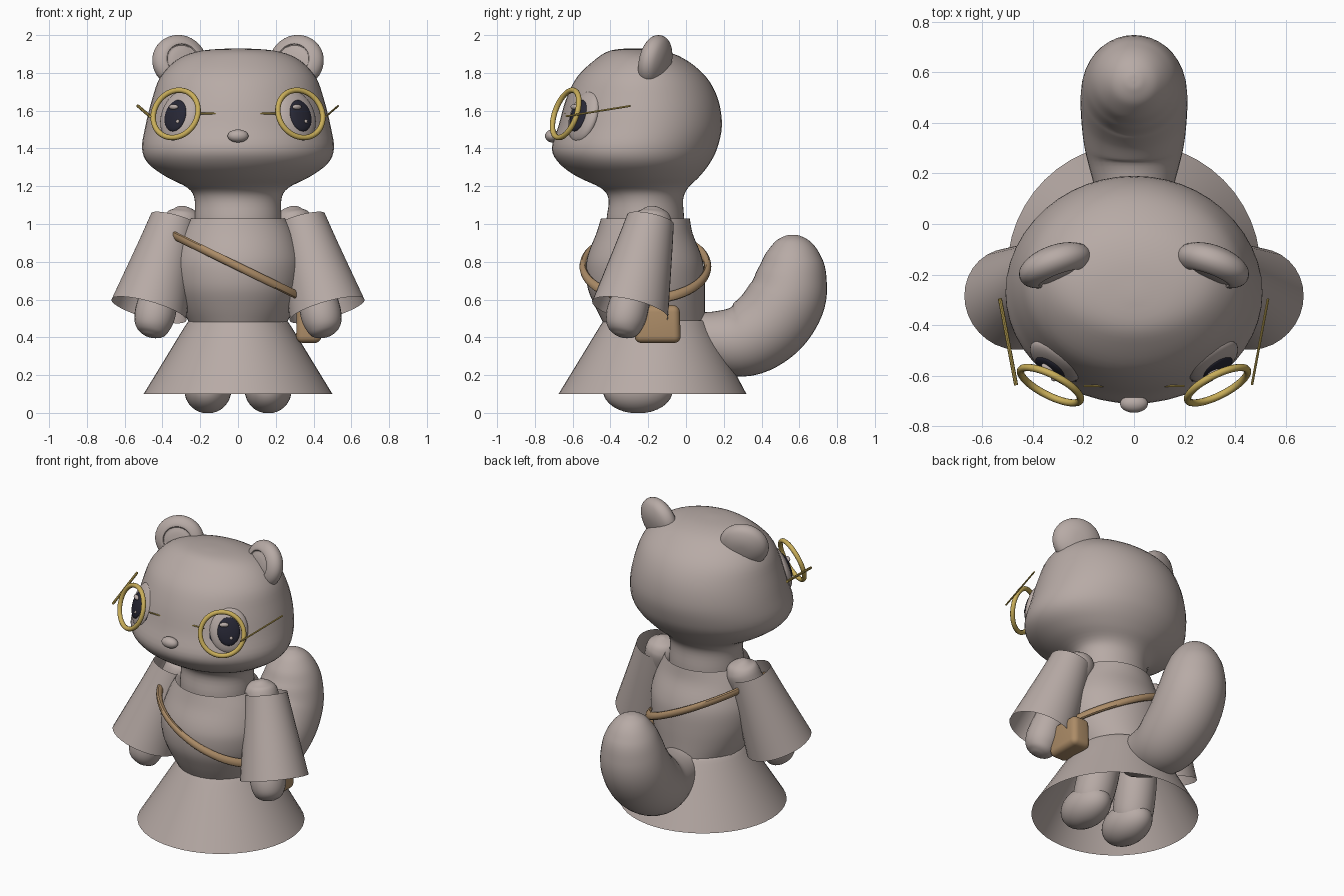
import bpy, bmesh, math
from mathutils import Vector, Euler

if "Cube" in bpy.data.objects:
    bpy.data.objects.remove(bpy.data.objects["Cube"])


def material(name, rgb):
    m = bpy.data.materials.new(name)
    m.diffuse_color = (*rgb, 1)
    m.use_nodes = True
    m.node_tree.nodes["Principled BSDF"].inputs["Base Color"].default_value = m.diffuse_color
    return m


FUR = material("warm_grey", (0.475, 0.405, 0.38))
GOLD = material("gold", (0.58, 0.42, 0.10))
LEATHER = material("leather_brown", (0.41, 0.26, 0.135))
DARK = material("eye_dark", (0.02, 0.02, 0.035))


def finish(name, bm, mat, angle=40):
    bmesh.ops.recalc_face_normals(bm, faces=bm.faces)
    me = bpy.data.meshes.new(name)
    bm.to_mesh(me)
    bm.free()
    me.materials.append(mat)
    ob = bpy.data.objects.new(name, me)
    bpy.context.collection.objects.link(ob)
    bpy.ops.object.select_all(action='DESELECT')
    ob.select_set(True)
    bpy.context.view_layer.objects.active = ob
    bpy.ops.object.shade_smooth_by_angle(angle=math.radians(angle))
    return ob


def smooth(keys, n=4):
    """Catmull-Rom interpolation of key tuples."""
    out = []
    for i in range(len(keys) - 1):
        a, b = keys[max(i - 1, 0)], keys[i]
        c, d = keys[i + 1], keys[min(i + 2, len(keys) - 1)]
        for k in range(n):
            t = k / n
            out.append(tuple(
                0.5 * (2 * q + (r - p) * t + (2 * p - 5 * q + 4 * r - s) * t * t
                       + (3 * q - p - 3 * r + s) * t ** 3)
                for p, q, r, s in zip(a, b, c, d)))
    return out + [keys[-1]]


def skin(name, rings, mat, caps=(True, True), closed=False):
    bm = bmesh.new()
    vs = [[bm.verts.new(p) for p in r] for r in rings]
    n = len(vs[0])
    pairs = list(zip(vs, vs[1:])) + ([(vs[-1], vs[0])] if closed else [])
    for a, b in pairs:
        for i in range(n):
            j = (i + 1) % n
            bm.faces.new((a[i], a[j], b[j], b[i]))
    if caps[0] and not closed:
        bm.faces.new(vs[0])
    if caps[1] and not closed:
        bm.faces.new(vs[-1])
    return finish(name, bm, mat)


def stack(name, keys, mat, caps=(True, True), n=4, seg=48):
    """Horizontal oval rings: (z, half width, front y, back y)."""
    rings = []
    for z, w, f, b in smooth(keys, n):
        rings.append([Vector((w * math.cos(a), (f + b) / 2 + (b - f) / 2 * math.sin(a), z))
                      for a in (2 * math.pi * i / seg for i in range(seg))])
    return skin(name, rings, mat, caps)


def tube(name, keys, mat, caps=(True, True), n=6, seg=24):
    """Round sections along a path: (x, y, z, radius)."""
    pts = smooth(keys, n)
    rings = []
    for i, p in enumerate(pts):
        d = Vector(pts[min(i + 1, len(pts) - 1)][:3]) - Vector(pts[max(i - 1, 0)][:3])
        d.normalize()
        ref = Vector((0, 0, 1)) if abs(d.x) > 0.9 else Vector((1, 0, 0))
        v = d.cross(ref).normalized()
        u = v.cross(d)
        rings.append([Vector(p[:3]) + p[3] * (u * math.cos(a) + v * math.sin(a))
                      for a in (2 * math.pi * k / seg for k in range(seg))])
    return skin(name, rings, mat, caps)


def ball(name, loc, rad, mat, rot=(0, 0, 0)):
    bm = bmesh.new()
    bmesh.ops.create_uvsphere(bm, u_segments=32, v_segments=16, radius=1)
    e = Euler(rot).to_matrix()
    for v in bm.verts:
        v.co = Vector(loc) + e @ Vector([c * r for c, r in zip(v.co, rad)])
    return finish(name, bm, mat)


def hoop(name, place, minor, mat, seg=48):
    """Closed ring; place(angle, offset) gives a point."""
    rings = [[place(2 * math.pi * i / seg, minor * math.cos(b), minor * math.sin(b))
              for b in (2 * math.pi * k / 10 for k in range(10))] for i in range(seg)]
    return skin(name, rings, mat, closed=True)


# Head running down into the neck
stack("head", [
    (1.93, 0.02, -0.30, -0.26), (1.918, 0.19, -0.40, -0.13), (1.875, 0.315, -0.475, -0.01),
    (1.78, 0.41, -0.575, 0.105), (1.66, 0.455, -0.635, 0.17), (1.52, 0.49, -0.675, 0.19),
    (1.40, 0.508, -0.71, 0.165), (1.32, 0.475, -0.67, 0.125), (1.25, 0.38, -0.575, 0.07),
    (1.19, 0.265, -0.45, 0.01), (1.13, 0.23, -0.41, -0.015), (1.03, 0.23, -0.42, -0.01),
    (0.95, 0.23, -0.42, -0.01)], FUR)
ball("nose", (0, -0.71, 1.466), (0.055, 0.036, 0.034), FUR)

# Dress bodice (open collar) and flared hollow skirt
stack("bodice", [
    (1.03, 0.255, -0.45, 0.02), (0.95, 0.30, -0.475, 0.035), (0.85, 0.335, -0.515, 0.075),
    (0.77, 0.347, -0.53, 0.095), (0.66, 0.335, -0.52, 0.10), (0.56, 0.30, -0.48, 0.10),
    (0.48, 0.26, -0.44, 0.10)], FUR, caps=(False, True))
stack("skirt", [(0.49, 0.255, -0.435, 0.11), (0.46, 0.28, -0.455, 0.13),
                (0.28, 0.39, -0.565, 0.225), (0.10, 0.5, -0.675, 0.32)],
      FUR, caps=(False, False))

# Tail curling up behind
tube("tail", [
    (0, -0.02, 0.42, 0.12), (0, 0.14, 0.385, 0.155), (0, 0.30, 0.385, 0.195),
    (0, 0.44, 0.47, 0.21), (0, 0.53, 0.60, 0.208), (0, 0.56, 0.73, 0.186),
    (0, 0.565, 0.83, 0.15), (0, 0.565, 0.905, 0.095), (0, 0.565, 0.937, 0.04),
    (0, 0.565, 0.943, 0.005)], FUR, seg=36)

# Slanted shoulder strap around the chest and the pouch on the hip
hoop("strap", lambda a, u, v: Vector((
    (0.355 + u) * math.cos(a), -0.215 + (0.33 + u) * math.sin(a),
    0.775 - 0.485 * (0.355 + u) * math.cos(a) + 1.3 * v)), 0.019, LEATHER, 64)
bm = bmesh.new()
bmesh.ops.create_cube(bm, size=1)
for v in bm.verts:
    k = 1 if v.co.z < 0 else 0.95
    v.co = Vector((0.375 + v.co.x * 0.135 * k, -0.15 + v.co.y * 0.245 * k, 0.47 + v.co.z * 0.2))
bmesh.ops.bevel(bm, geom=bm.edges[:], offset=0.036, segments=5, profile=0.5, affect='EDGES')
finish("pouch", bm, LEATHER)

YAW, TILT = math.radians(35), math.radians(-18)
for s, side in ((1, "right"), (-1, "left")):
    # Ear: rounded disc with a faint dish in front, turned outward
    prof = [(0.002, -0.056), (0.05, -0.053), (0.08, -0.046), (0.087, -0.054), (0.108, -0.05),
            (0.135, -0.03), (0.146, 0.0), (0.133, 0.035), (0.095, 0.06), (0.05, 0.073),
            (0.002, 0.076)]
    er = Euler((math.radians(-12), 0, s * math.radians(-20))).to_matrix()
    skin(side + "_ear", [[Vector((s * 0.31, -0.165, 1.86)) + er @ Vector(
        (1.03 * r * math.cos(a), y, 0.98 * r * math.sin(a)))
        for a in (2 * math.pi * k / 36 for k in range(36))] for r, y in smooth(prof, 3)], FUR)

    # Eye: dark socket, pale eyeball, dark pupil and glints
    rot = (TILT, 0, s * YAW)
    em = Euler(rot).to_matrix()

    def eye(name, off, rad, mat):
        loc = Vector((s * 0.305, -0.55, 1.555)) + em @ Vector((s * off[0], off[1], off[2]))
        ball(side + name, loc, rad, mat, rot)
    eye("_eye_socket", (-0.005, 0.015, -0.005), (0.128, 0.035, 0.153), DARK)
    eye("_eyeball", (0.010, 0.0, 0.014), (0.116, 0.045, 0.142), FUR)
    eye("_pupil", (0.010, -0.034, 0.008), (0.068, 0.022, 0.087), DARK)
    eye("_glint_large", (-s * 0.018, -0.056, 0.05), (0.028, 0.014, 0.014), FUR)
    eye("_glint_small", (s * 0.025, -0.054, -0.03), (0.01, 0.006, 0.01), FUR)

    # Spectacle rim and temple
    rm = Euler((TILT, 0, s * math.radians(27))).to_matrix()
    hoop(side + "_rim", lambda a, u, v: Vector((s * 0.33, -0.637, 1.583)) + rm @ Vector(
        ((0.132 + u) * math.cos(a), v, (0.132 + u) * math.sin(a))), 0.0145, GOLD)
    t = 0.005 if s > 0 else 0.008
    tube(side + "_temple", [(s * 0.466, -0.636, 1.57, t), (s * 0.53, -0.295, 1.625, t)],
         GOLD, n=1, seg=8)

    # Arm with rounded hand, inside a wide hollow sleeve
    tube(side + "_arm", [
        (s * 0.275, -0.165, 1.092, 0.005), (s * 0.278, -0.167, 1.08, 0.05),
        (s * 0.285, -0.172, 1.04, 0.095), (s * 0.31, -0.19, 0.95, 0.105),
        (s * 0.40, -0.27, 0.68, 0.10), (s * 0.44, -0.315, 0.52, 0.108),
        (s * 0.455, -0.33, 0.44, 0.085), (s * 0.462, -0.337, 0.41, 0.045),
        (s * 0.464, -0.339, 0.402, 0.005)], FUR)
    tube(side + "_sleeve", [
        (s * 0.338, -0.188, 1.025, 0.126), (s * 0.385, -0.226, 0.85, 0.155),
        (s * 0.472, -0.296, 0.545, 0.206)], FUR, caps=(False, False), seg=32)

    # Leg and foot
    tube(side + "_leg", [(s * 0.135, -0.13, 0.5, 0.125), (s * 0.145, -0.16, 0.3, 0.125),
                         (s * 0.157, -0.20, 0.15, 0.118), (s * 0.16, -0.22, 0.06, 0.08)], FUR)
    foot = ball(side + "_foot", (s * 0.16, -0.255, 0.12), (0.124, 0.185, 0.123), FUR)
    for v in foot.data.vertices:
        v.co.z = max(v.co.z, 0.0)

# Spectacle bridge
tube("bridge", [(-0.2, -0.641, 1.585, 0.004), (0.2, -0.641, 1.585, 0.004)], GOLD, n=1, seg=8)
